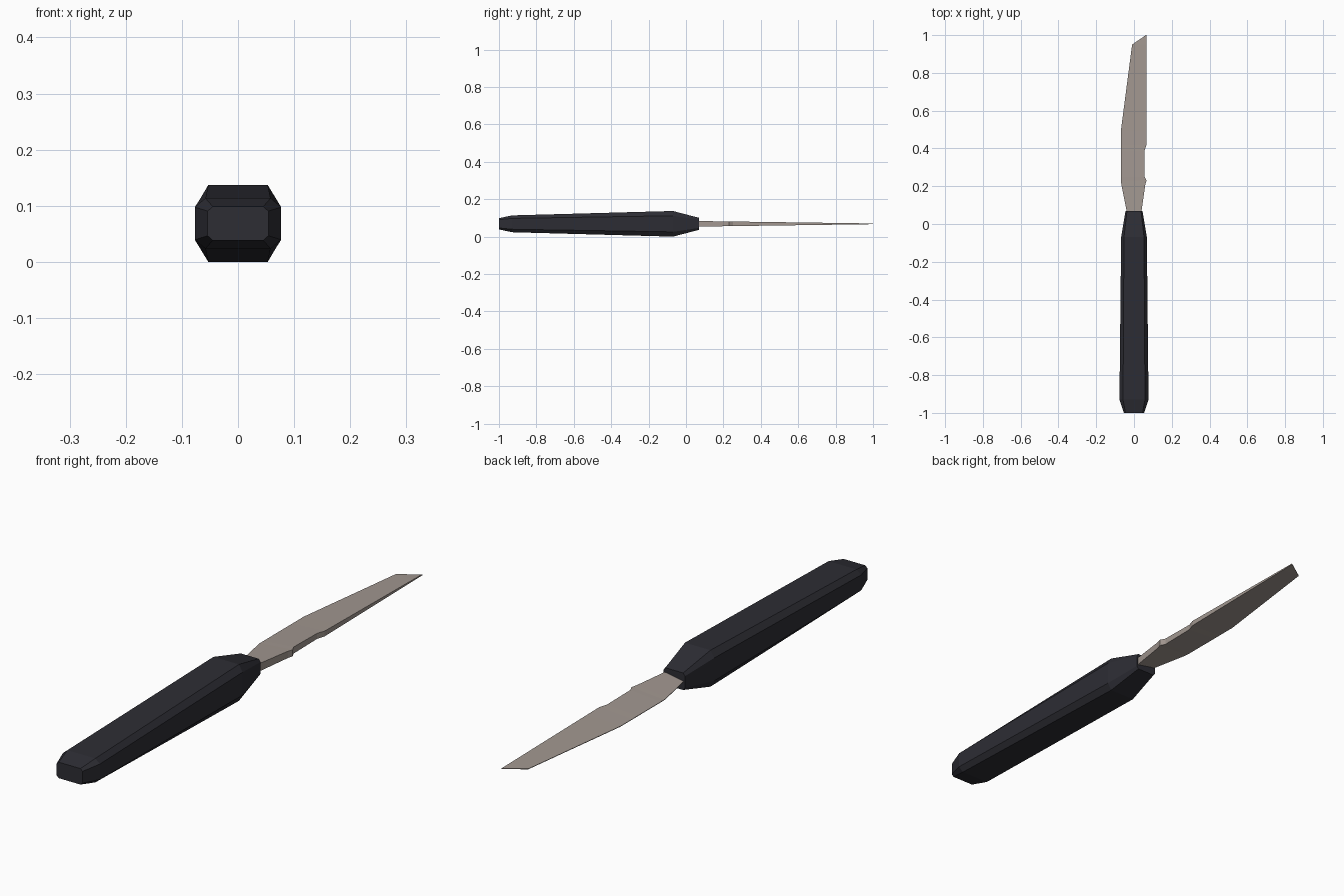
import bpy, bmesh

if "Cube" in bpy.data.objects:
    bpy.data.objects.remove(bpy.data.objects["Cube"])

ZC = 0.0685  # height of the knife's long axis


def material(name, rgb):
    m = bpy.data.materials.new(name)
    m.diffuse_color = (*rgb, 1.0)
    m.use_nodes = True
    m.node_tree.nodes["Principled BSDF"].inputs["Base Color"].default_value = m.diffuse_color
    return m


def loft(name, rings, mat):
    """Skin a list of equal-length rings of points and cap both ends."""
    bm = bmesh.new()
    loops = [[bm.verts.new(p) for p in ring] for ring in rings]
    n = len(loops[0])
    for a, b in zip(loops, loops[1:]):
        for i in range(n):
            j = (i + 1) % n
            bm.faces.new((a[i], a[j], b[j], b[i]))
    bm.faces.new(loops[0])
    bm.faces.new(loops[-1])
    bmesh.ops.recalc_face_normals(bm, faces=bm.faces)
    mesh = bpy.data.meshes.new(name)
    bm.to_mesh(mesh)
    bm.free()
    mesh.materials.append(mat)
    obj = bpy.data.objects.new(name, mesh)
    bpy.context.collection.objects.link(obj)
    return obj


def octagon(y, side_x, side_z, top_x, top_z):
    quarter = [(side_x, side_z), (top_x, top_z)]
    half = quarter + [(-x, z) for x, z in reversed(quarter)]
    ring = half + [(-x, -z) for x, z in half]
    return [(x, y, ZC + z) for x, z in ring]


def blade_section(y, left, right):
    # wedge: thick spine on +x, sharp edge on -x, thinning towards the tip
    t = (y - 0.05) / 0.95
    spine = 0.015 * (1 - t) + 0.002 * t
    edge = 0.001
    return [(left, y, ZC - edge), (right, y, ZC - spine),
            (right, y, ZC + spine), (left, y, ZC + edge)]


black = material("handle black", (0.026, 0.026, 0.034))
steel = material("warm steel", (0.36, 0.31, 0.28))

# Faceted handle: butt, rear shoulder, front shoulder, collar
handle_stations = [
    (-1.00, 0.054, 0.022, 0.045, 0.030),
    (-0.93, 0.077, 0.029, 0.058, 0.045),
    (-0.07, 0.068, 0.043, 0.053, 0.0685),
    (0.07, 0.045, 0.022, 0.037, 0.032),
]
loft("handle", [octagon(*s) for s in handle_stations], black)

# Blade with a shallow notch in the spine and a slanted tip
blade_stations = [
    (0.05, -0.035, 0.037), (0.21, -0.067, 0.060), (0.23, -0.070, 0.066),
    (0.25, -0.070, 0.056), (0.39, -0.070, 0.056), (0.42, -0.070, 0.066),
    (0.49, -0.070, 0.066), (0.95, -0.010, 0.066), (1.00, 0.063, 0.066),
]
loft("blade", [blade_section(*s) for s in blade_stations], steel)
